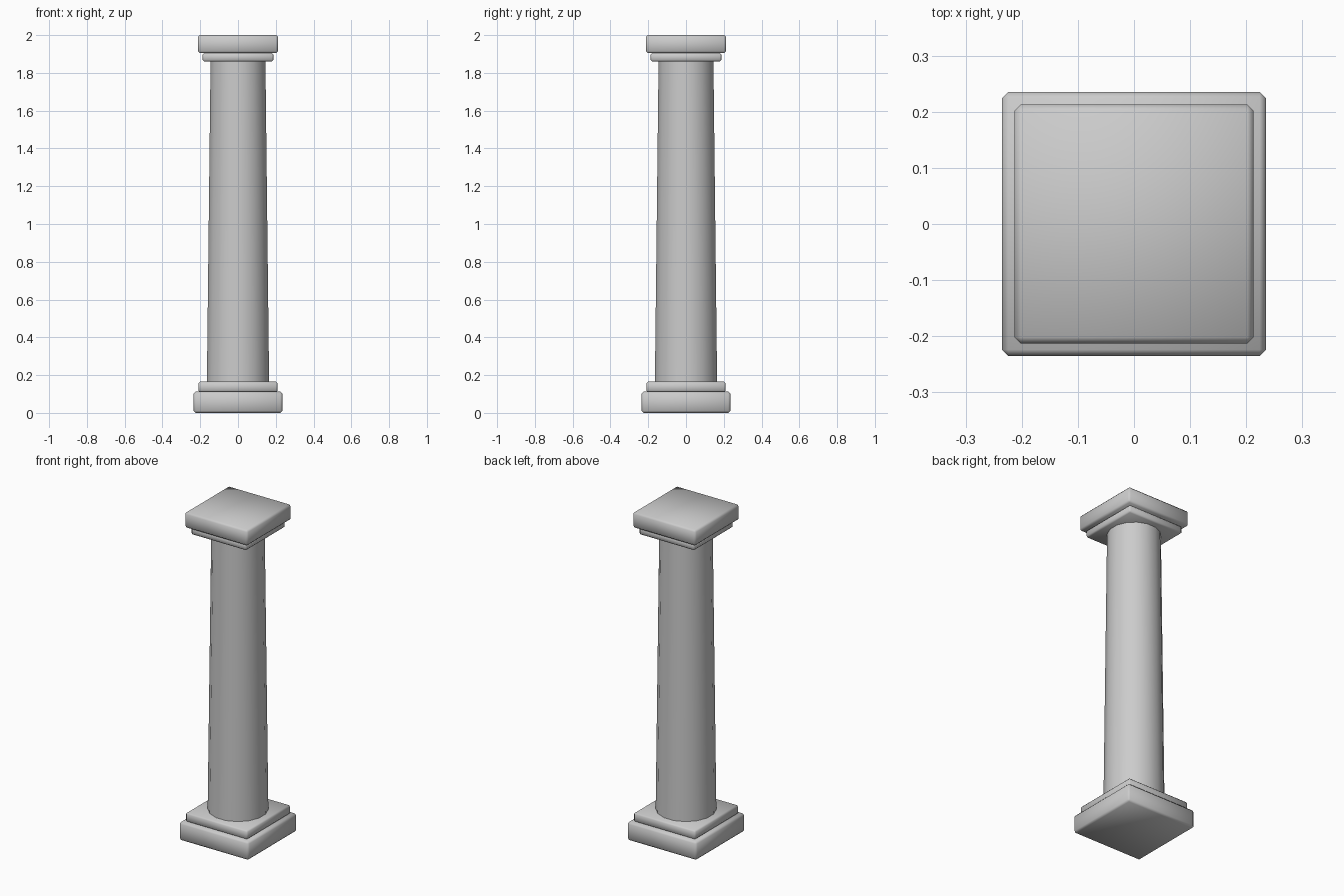
import bpy, bmesh, math

if "Cube" in bpy.data.objects:
    bpy.data.objects.remove(bpy.data.objects["Cube"])


def slab(name, half, z0, z1, bevel):
    """Square slab with chamfered edges."""
    bpy.ops.mesh.primitive_cube_add(size=1, location=(0, 0, (z0 + z1) / 2))
    ob = bpy.context.object
    ob.name = name
    ob.scale = (half * 2, half * 2, z1 - z0)
    bpy.ops.object.transform_apply(location=False, rotation=False, scale=True)
    mod = ob.modifiers.new("Chamfer", "BEVEL")
    mod.width = bevel
    mod.segments = 1
    bpy.ops.object.modifier_apply(modifier=mod.name)
    bpy.ops.object.shade_smooth_by_angle(angle=math.radians(50))
    return ob


# Stepped base
slab("base_plinth", 0.235, 0.0, 0.112, 0.011)
slab("base_step", 0.209, 0.11, 0.165, 0.008)

# Tapered shaft
bpy.ops.mesh.primitive_cone_add(vertices=16, radius1=0.168, radius2=0.148,
                                depth=1.71, location=(0, 0, 1.01),
                                rotation=(0, 0, math.pi / 16))
bpy.context.object.name = "shaft"
bpy.ops.object.shade_smooth_by_angle(angle=math.radians(40))

# Stepped capital
slab("capital_step", 0.187, 1.86, 1.906, 0.008)
slab("capital_block", 0.213, 1.904, 2.0, 0.011)
